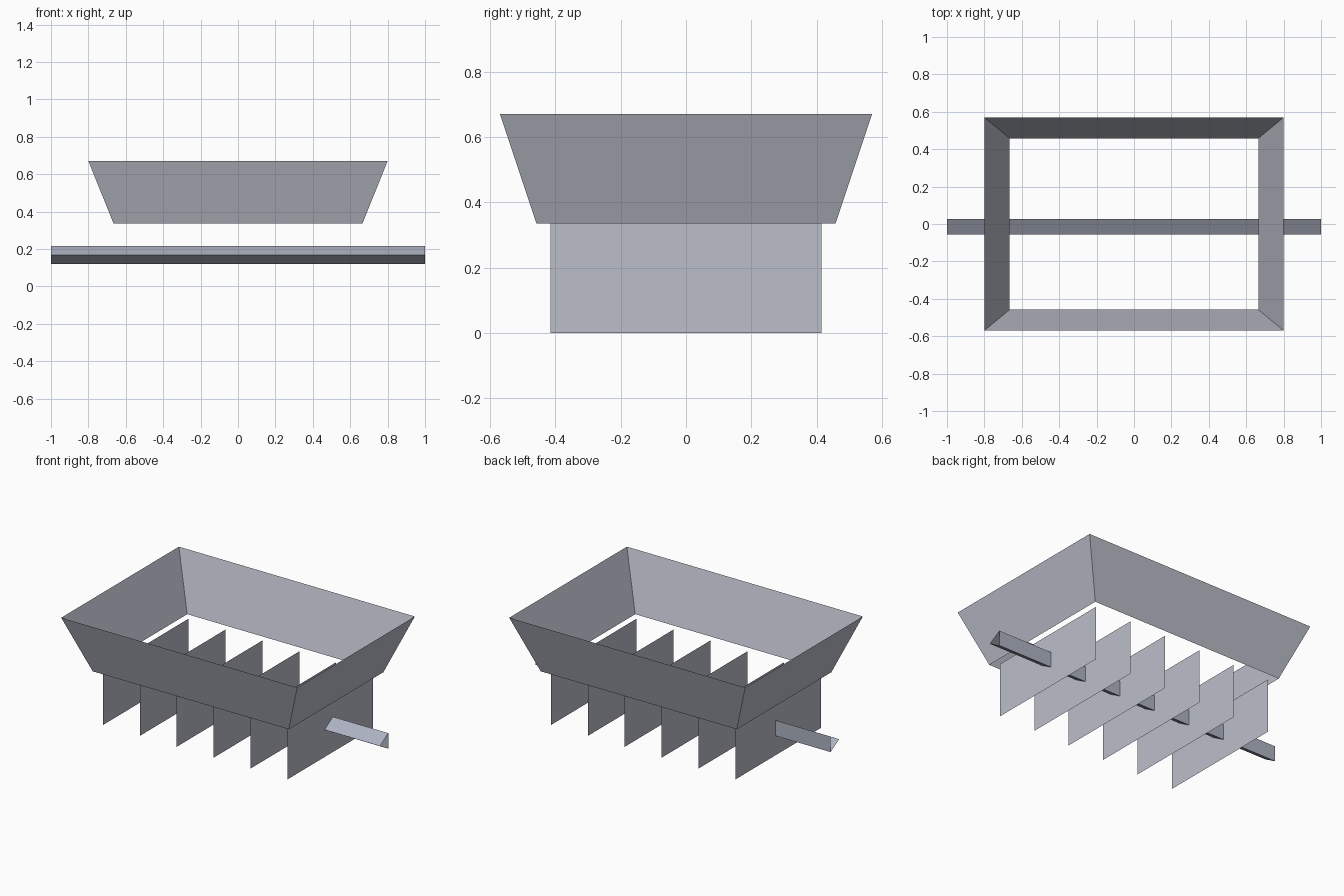
import bpy
import bmesh
from math import sin, cos, tau

cube = bpy.data.objects.get("Cube")
if cube:
    bpy.data.objects.remove(cube, do_unlink=True)


def make_material(name, color):
    mat = bpy.data.materials.new(name)
    mat.use_nodes = True
    mat.diffuse_color = color
    mat.node_tree.nodes["Principled BSDF"].inputs["Base Color"].default_value = color
    return mat


def make_object(name, bm, mat):
    mesh = bpy.data.meshes.new(name)
    bm.to_mesh(mesh)
    bm.free()
    mesh.materials.append(mat)
    obj = bpy.data.objects.new(name, mesh)
    bpy.context.collection.objects.link(obj)
    return obj


def loft(name, start, end, mat):
    """Open sheet-metal skin between two closed loops."""
    bm = bmesh.new()
    a = [bm.verts.new(p) for p in start]
    b = [bm.verts.new(p) for p in end]
    for i in range(len(a)):
        j = (i + 1) % len(a)
        bm.faces.new((a[i], a[j], b[j], b[i]))
    return make_object(name, bm, mat)


def rectangle(x, y, z):
    return [(-x, -y, z), (x, -y, z), (x, y, z), (-x, y, z)]


steel = make_material("steel grey", (0.50, 0.52, 0.59, 1))
shaft_steel = make_material("shaft grey", (0.42, 0.45, 0.54, 1))

# Flared open hopper
loft("hopper", rectangle(0.665, 0.458, 0.335), rectangle(0.8, 0.57, 0.67), steel)

# Row of upright divider plates below the hopper
PLATES, SPACING = 6, 0.25
half_depth, height = 0.415, 0.335
for i in range(PLATES):
    x = (i - (PLATES - 1) / 2) * SPACING
    bm = bmesh.new()
    corners = [(x, -half_depth, 0), (x, half_depth, 0),
               (x, half_depth, height), (x, -half_depth, height)]
    bm.faces.new([bm.verts.new(p) for p in corners])
    make_object(f"divider_plate_{i + 1}", bm, steel)


# Open three-sided shaft through all plates, one edge toward the front
def triangle(x, radius=0.055, z=0.168):
    return [(x, -radius * cos(tau * k / 3), z + radius * sin(tau * k / 3))
            for k in range(3)]


loft("shaft", triangle(-1), triangle(1), shaft_steel)
